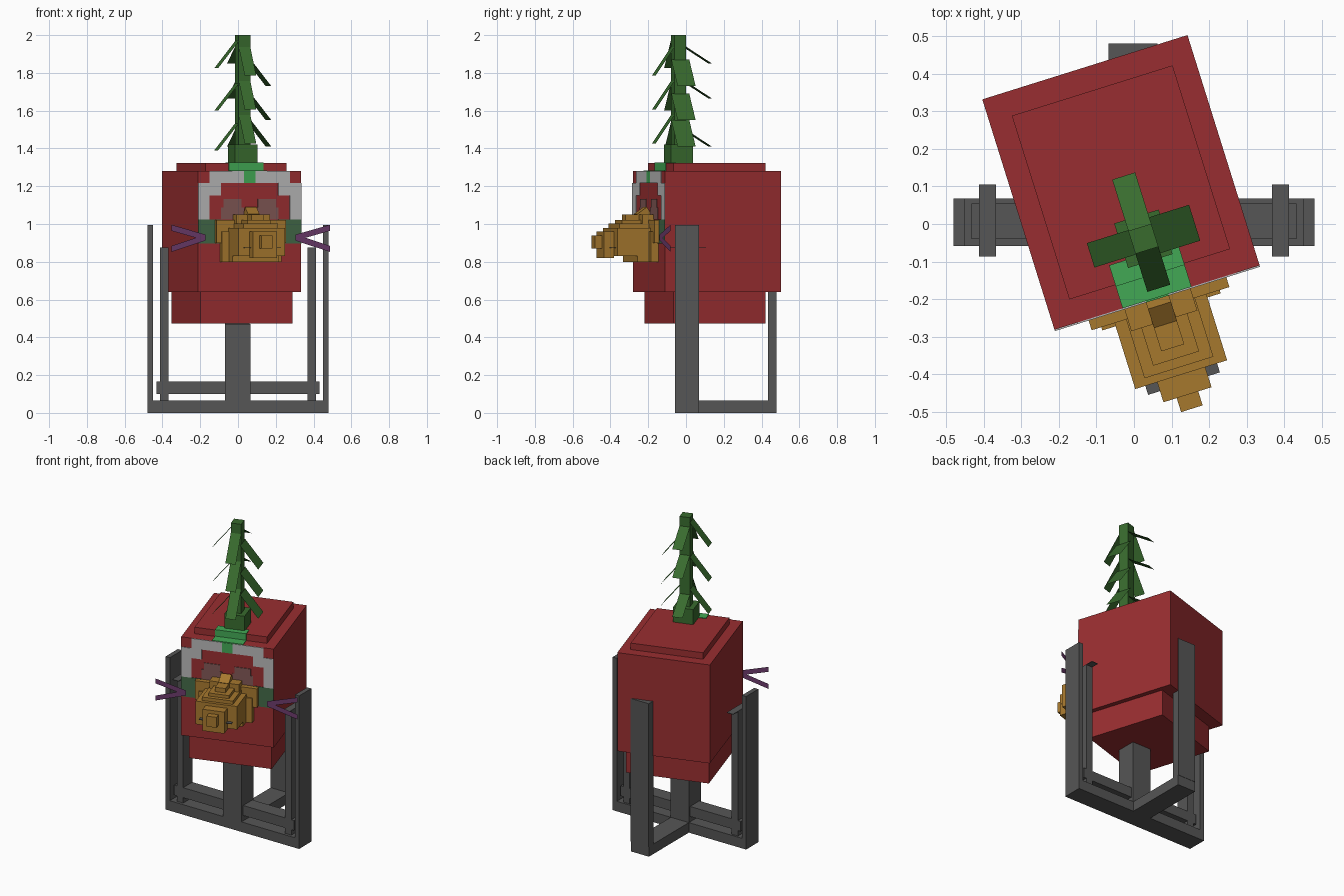
import bpy, math
from mathutils import Matrix, Vector

cube = bpy.data.objects.get("Cube")
if cube:
    bpy.data.objects.remove(cube, do_unlink=True)


def material(name, srgb):
    col = [c / 12.92 if c <= 0.04045 else ((c + 0.055) / 1.055) ** 2.4 for c in srgb] + [1]
    m = bpy.data.materials.new(name)
    m.use_nodes = True
    m.diffuse_color = col
    bsdf = m.node_tree.nodes["Principled BSDF"]
    bsdf.inputs["Base Color"].default_value = col
    bsdf.inputs["Roughness"].default_value = 0.9
    return m


RED = material("red", (0.60, 0.18, 0.19))
IRON = material("iron grey", (0.335, 0.335, 0.335))
PALE = material("pale grey", (0.72, 0.72, 0.72))
LIME = material("bright green", (0.26, 0.66, 0.33))
MOSS = material("moss green", (0.26, 0.41, 0.28))
TREE = material("tree green", (0.22, 0.42, 0.18))
EYE = material("eye brown", (0.50, 0.34, 0.33))
GOLD = material("gold", (0.65, 0.47, 0.18))
PURPLE = material("purple", (0.42, 0.23, 0.42))

# The head and everything on it is turned about the vertical axis
TURN = Matrix.Rotation(math.radians(17.4), 4, 'Z')
STILL = Matrix.Identity(4)


def mesh_object(name, verts, faces, mat, matrix):
    me = bpy.data.meshes.new(name)
    me.from_pydata([matrix @ Vector(v) for v in verts], [], faces)
    me.materials.append(mat)
    me.update()
    ob = bpy.data.objects.new(name, me)
    bpy.context.collection.objects.link(ob)
    return ob


def box(name, x, y, z, mat, matrix=TURN):
    """Box from (low, high) ranges on each axis."""
    verts = [(a, b, c) for c in z for b in y for a in x]
    faces = [(0, 2, 3, 1), (4, 5, 7, 6), (0, 1, 5, 4), (2, 6, 7, 3), (0, 4, 6, 2), (1, 3, 7, 5)]
    return mesh_object(name, verts, faces, mat, matrix)


def sheet(name, corners, mat, matrix=TURN):
    return mesh_object(name, corners, [(0, 1, 2, 3)], mat, matrix)


# Stand: base, posts and cross bars
box("base_bar", (-0.48, 0.48), (-0.058, 0.068), (0, 0.065), IRON, STILL)
box("back_base_bar", (-0.068, 0.062), (0.068, 0.478), (0, 0.065), IRON, STILL)
box("back_post", (-0.068, 0.062), (0.433, 0.48), (0.065, 0.995), IRON, STILL)
box("center_post", (-0.068, 0.065), (-0.058, 0.068), (0.065, 0.47), IRON, STILL)
box("cross_bar", (-0.432, 0.432), (-0.04, 0.055), (0.1, 0.165), IRON, STILL)
for side, s in (("left", 1), ("right", -1)):
    def span(a, b):
        return tuple(sorted((s * a, s * b)))
    box(side + "_outer_post", span(0.45, 0.48), (-0.058, 0.068), (0.065, 0.995), IRON, STILL)
    box(side + "_inner_post", span(0.367, 0.412), (-0.04, 0.055), (0.065, 0.875), IRON, STILL)
    box(side + "_inner_cap", span(0.367, 0.412), (-0.087, 0.105), (0.872, 0.876), IRON, STILL)

# Head, neck block and lid
FRONT, TOP, U = -0.205, 1.28, 0.064
box("head", (-0.286, 0.286), (FRONT, 0.437), (0.64, TOP), RED)
box("neck_block", (-0.256, 0.256), (-0.15, 0.362), (0.472, 0.64), RED)
box("lid", (-0.224, 0.224), (-0.14, 0.372), (TOP, 1.322), RED)

# Green patch over the front of the lid and the head top
box("patch_head_top", (-0.096, 0.096), (FRONT, -0.14), (TOP, TOP + 0.004), LIME)
box("patch_lid_front", (-0.096, 0.096), (-0.144, -0.14), (TOP, 1.326), LIME)
box("patch_lid_top", (-0.096, 0.096), (-0.14, -0.085), (1.322, 1.326), LIME)

# Painted face: each letter is one square of the front, runs become plates
PAINT = {"W": PALE, "L": LIME, "E": EYE, "M": MOSS}
ROWS = [".WWWLWWW.",
        "WW..L..WW"[:4].replace("L", ".") + "....." [:1] + "..WW",
        "W.......W",
        "W.EE.EE.W",
        "MM.....MM",
        "MM.....MM"]
CW = 0.572 / 9
for r, row in enumerate(ROWS):
    c = 0
    while c < 9:
        e = c
        while e < 9 and row[e] == row[c]:
            e += 1
        if row[c] in PAINT:
            z1 = TOP - r * U
            box("face_paint", (-0.286 + c * CW, -0.286 + e * CW), (FRONT - 0.004, FRONT),
                (z1 - U, z1), PAINT[row[c]])
        c = e
# Upper part of each eye
for s in (-1, 1):
    x = sorted((s * 0.045, s * 0.145))
    box("eye_top", x, (FRONT - 0.004, FRONT), (TOP - 3 * U, TOP - 2 * U - 0.02), EYE)

# Muzzle: stepped stack of blocks (half width, front, back, bottom, top)
MUZZLE = [("cheek_plate", 0.192, -0.236, FRONT, 0.90, 1.022),
          ("jaw_plate", 0.165, -0.245, FRONT, 0.80, 0.96),
          ("chin", 0.128, -0.31, FRONT, 0.80, 0.90),
          ("muzzle", 0.128, -0.42, FRONT, 0.83, 0.98),
          ("muzzle_top", 0.096, -0.40, FRONT, 0.98, 1.002),
          ("muzzle_ridge", 0.064, -0.375, FRONT, 1.0, 1.022),
          ("brow_block", 0.092, -0.27, FRONT, 1.0, 1.05),
          ("ridge_top", 0.032, -0.345, FRONT, 1.02, 1.05),
          ("snout", 0.067, -0.476, -0.42, 0.82, 0.96),
          ("nose_tip", 0.03, -0.515, -0.476, 0.87, 0.938)]
for name, w, f, b, z0, z1 in MUZZLE:
    box(name, (-w, w), (f, b), (z0, z1), GOLD)
box("lip_plate", (-0.1, 0.1), (-0.445, -0.3), (0.872, 0.876), IRON)
tilt = TURN @ Matrix.Translation((0, -0.235, 1.045)) @ Matrix.Rotation(math.radians(35), 4, 'X')
box("nose_bridge", (-0.032, 0.032), (-0.032, 0.032), (-0.04, 0.032), GOLD, tilt)

# Whiskers: flat V on each cheek
for s in (-1, 1):
    for end in (0.98, 0.868):
        sheet("whisker", [(s * 0.25, -0.224, 0.912), (s * 0.44, -0.224, end - 0.016),
                          (s * 0.44, -0.224, end + 0.016), (s * 0.25, -0.224, 0.944)], PURPLE)

# Tree: foot block, trunk and drooping flat branches
CX, CY = 0.012, -0.045
box("tree_foot", (CX - 0.062, CX + 0.062), (CY - 0.062, CY + 0.062), (1.322, 1.42), TREE)
box("trunk", (CX - 0.032, CX + 0.032), (CY - 0.032, CY + 0.032), (1.42, 2.0), TREE)
# direction, half width, reach, drop, heights
BRANCHES = [((-1, 0), 0.034, 0.147, 0.145, (1.97, 1.745, 1.535)),
            ((1, 0), 0.05, 0.143, 0.14, (1.87, 1.69, 1.55)),
            ((0, -1), 0.032, 0.138, 0.155, (1.94, 1.76, 1.58)),
            ((0, 1), 0.032, 0.175, 0.09, (1.94, 1.755, 1.5))]
for (dx, dy), w, reach, drop, heights in BRANCHES:
    for z in heights:
        corners = [(CX + dx * d - dy * k, CY + dy * d + dx * k, h)
                   for d, k, h in ((0.03, -w, z), (reach, -w, z - drop),
                                   (reach, w, z - drop), (0.03, w, z))]
        sheet("branch", corners, TREE)
